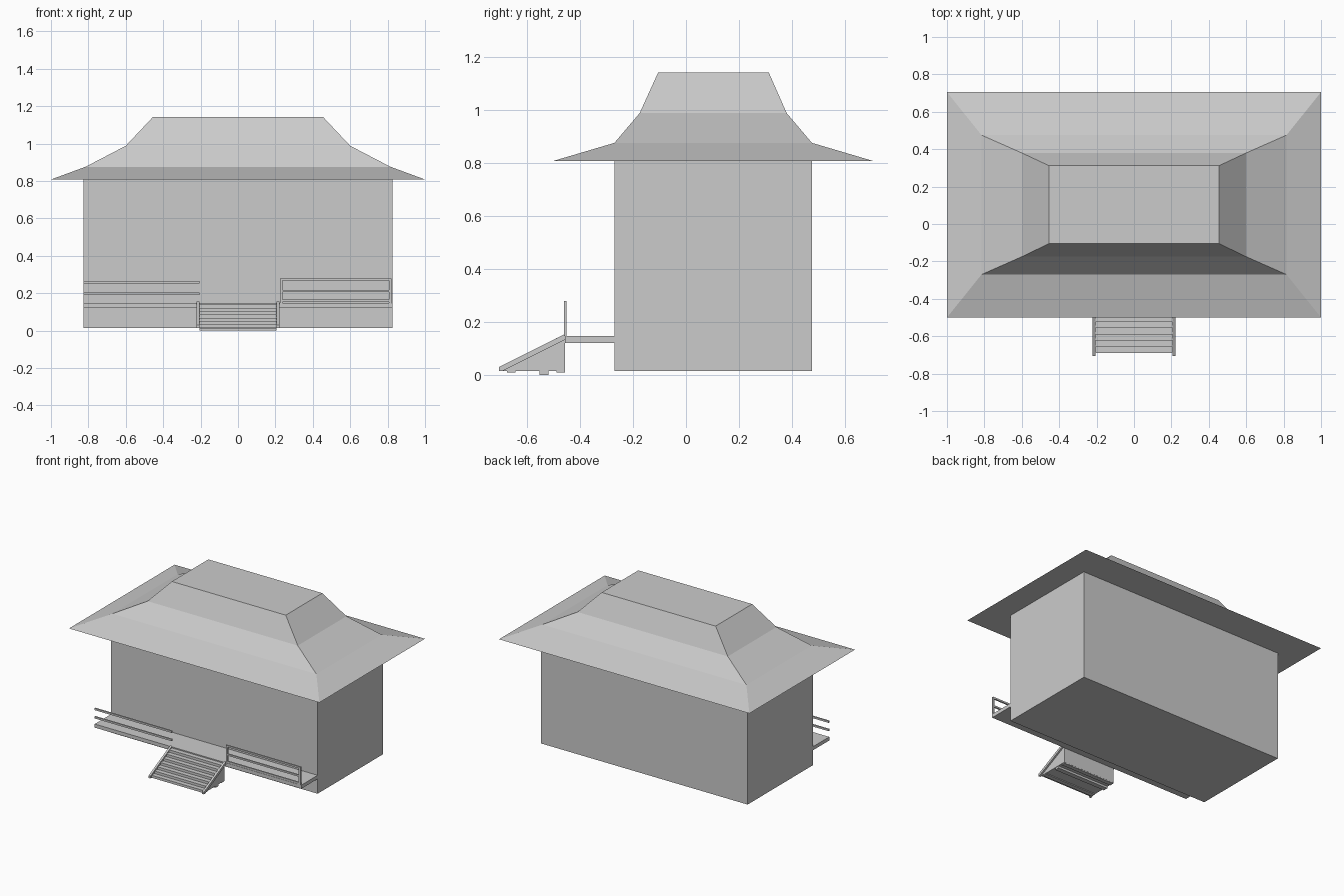
import bpy

if "Cube" in bpy.data.objects:
    bpy.data.objects.remove(bpy.data.objects["Cube"])


def mesh_object(name, verts, faces):
    mesh = bpy.data.meshes.new(name)
    mesh.from_pydata(verts, [], faces)
    mesh.update()
    obj = bpy.data.objects.new(name, mesh)
    bpy.context.collection.objects.link(obj)
    return obj


def loft(name, rings):
    """Stack rectangles (x0, x1, y0, y1, z) into a closed solid."""
    verts = []
    for x0, x1, y0, y1, z in rings:
        verts += [(x0, y0, z), (x1, y0, z), (x1, y1, z), (x0, y1, z)]
    faces = [(3, 2, 1, 0)]
    for r in range(len(rings) - 1):
        a = r * 4
        for i in range(4):
            j = (i + 1) % 4
            faces.append((a + i, a + j, a + 4 + j, a + 4 + i))
    t = len(verts) - 4
    faces.append((t, t + 1, t + 2, t + 3))
    return mesh_object(name, verts, faces)


def box(name, x0, x1, y0, y1, z0, z1):
    return loft(name, [(x0, x1, y0, y1, z0), (x0, x1, y0, y1, z1)])


def extrude_x(name, profile, x0, x1):
    """Extrude a counter-clockwise (y, z) profile along x."""
    n = len(profile)
    verts = [(x, y, z) for x in (x0, x1) for y, z in profile]
    faces = [tuple(reversed(range(n))), tuple(range(n, 2 * n))]
    faces += [(i, (i + 1) % n, n + (i + 1) % n, n + i) for i in range(n)]
    return mesh_object(name, verts, faces)


# House body and flared hip roof with flat top
box("house_body", -0.825, 0.825, -0.27, 0.475, 0.015, 0.81)
loft("roof", [
    (-1.0, 1.0, -0.5, 0.705, 0.808),
    (-0.815, 0.815, -0.27, 0.475, 0.876),
    (-0.6, 0.6, -0.175, 0.38, 0.988),
    (-0.455, 0.455, -0.105, 0.312, 1.142),
])

# Porch deck
box("porch_deck", -0.825, 0.825, -0.456, -0.27, 0.122, 0.148)

# Left railing: two bare rails
RY = (-0.461, -0.45)
for z in (0.191, 0.251):
    box("left_rail", -0.825, -0.207, *RY, z, z + 0.013)

# Right railing: framed, with a middle rail
for x in (0.225, 0.808):
    box("right_post", x, x + 0.014, *RY, 0.148, 0.279)
for z0, z1 in ((0.152, 0.165), (0.206, 0.218), (0.267, 0.279)):
    box("right_rail", 0.239, 0.808, *RY, z0, z1)

# Stairs: solid stepped block
STEPS, Y0, Y1, Z0, Z1 = 7, -0.69, -0.456, 0.015, 0.14
dy, dz = (Y1 - Y0) / STEPS, (Z1 - Z0) / STEPS
profile = [(Y0, Z0), (Y1, Z0)]
for i in reversed(range(STEPS)):
    profile += [(Y0 + dy * (i + 1), Z0 + dz * (i + 1)), (Y0 + dy * i, Z0 + dz * (i + 1))]
clean = [p for i, p in enumerate(profile) if p != profile[i - 1]]
extrude_x("steps", clean, -0.21, 0.21)

# Sloping stringers on both sides
for s in (-1, 1):
    a, b = sorted((s * 0.207, s * 0.222))
    extrude_x("stringer", [(-0.705, 0.015), (-0.693, 0.015), (-0.456, 0.134),
                           (-0.456, 0.155), (-0.705, 0.031)], a, b)

# Bearers beneath the stairs
for y0, y1, z in ((-0.675, -0.643, 0.009), (-0.552, -0.518, 0.0), (-0.488, -0.457, 0.009)):
    box("stair_bearer", -0.207, 0.207, y0, y1, z, 0.016)
